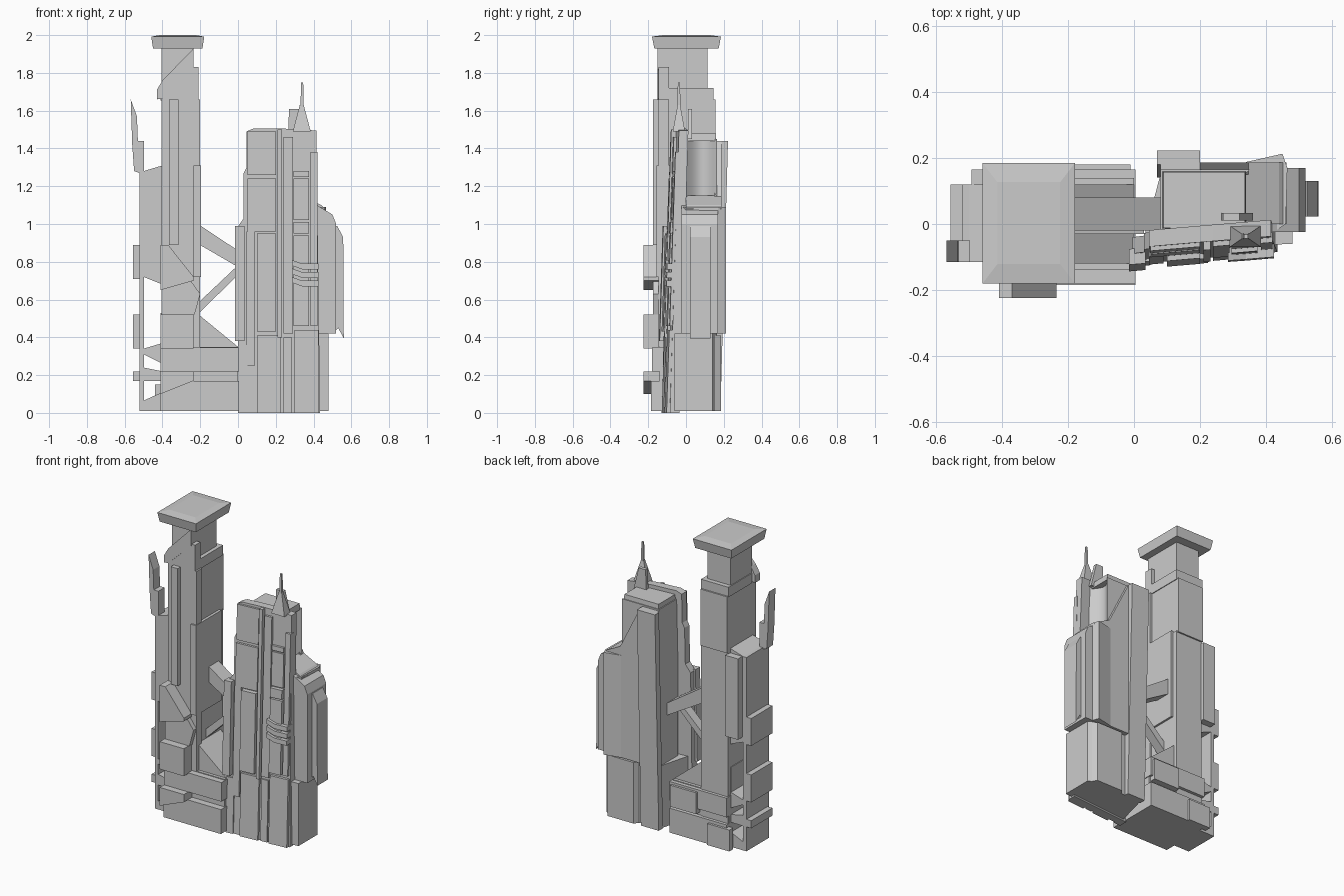
import bpy, bmesh, math


def prism(name, pts, lo, hi, plan=False, lean=0.0, skew=0.0, top=1.0, smooth=False):
    """Extrude an x-z profile along y, or an x-y plan along z; lean/skew shear y by z/x."""
    bm = bmesh.new()
    cx = sum(p[0] for p in pts) / len(pts)
    cy = sum(p[1] for p in pts) / len(pts)
    rings = []
    for d in (lo, hi):
        s = top if d == hi else 1.0
        ring = []
        for a, b in pts:
            x, q = cx + (a - cx) * s, cy + (b - cy) * s
            y, z = (q, d) if plan else (d, q)
            ring.append(bm.verts.new((x, y + lean * z + skew * (x - 0.2), z)))
        rings.append(ring)
    bm.faces.new(rings[0])
    bm.faces.new(rings[1])
    n = len(pts)
    for i in range(n):
        j = (i + 1) % n
        bm.faces.new((rings[0][i], rings[0][j], rings[1][j], rings[1][i]))
    bmesh.ops.recalc_face_normals(bm, faces=bm.faces)
    me = bpy.data.meshes.new(name)
    bm.to_mesh(me)
    bm.free()
    ob = bpy.data.objects.new(name, me)
    bpy.context.collection.objects.link(ob)
    if smooth:
        bpy.context.view_layer.objects.active = ob
        ob.select_set(True)
        bpy.ops.object.shade_smooth_by_angle(angle=math.radians(35))
        ob.select_set(False)
    return ob


def box(name, x0, x1, y0, y1, z0, z1, **kw):
    return prism(name, [(x0, z0), (x1, z0), (x1, z1), (x0, z1)], y0, y1, **kw)


def rect(x0, x1, y0, y1):
    return [(x0, y0), (x1, y0), (x1, y1), (x0, y1)]


# ---- Tall tower: shaft, collar and flared cap
box("tower_shaft_lower", -0.405, -0.21, -0.13, 0.145, 0.01, 1.30)
box("tower_shaft_middle", -0.405, -0.215, -0.11, 0.155, 1.29, 1.66)
box("tower_shaft_collar", -0.41, -0.21, -0.10, 0.145, 1.655, 1.72)
box("tower_neck", -0.405, -0.235, -0.105, 0.115, 1.70, 1.94)
prism("tower_cap", rect(-0.450, -0.188, -0.168, 0.173), 1.93, 1.992, plan=True, top=1.07)
prism("tower_cap_top", rect(-0.459, -0.179, -0.18, 0.185), 1.992, 2.0, plan=True, top=0.68)

# Front plating of the tower
prism("front_panel", [(-0.405, 0.35), (-0.20, 0.35), (-0.20, 1.66), (-0.21, 1.66),
                      (-0.21, 1.83), (-0.235, 1.83), (-0.405, 1.66)], -0.145, -0.09)
prism("diagonal_brace", [(-0.43, 1.66), (-0.40, 1.665), (-0.235, 1.82), (-0.235, 1.93),
                         (-0.40, 1.76), (-0.43, 1.71)], -0.15, -0.10)
box("front_rib", -0.365, -0.315, -0.175, -0.14, 0.89, 1.66)
box("shaft_edge_strip", -0.235, -0.197, -0.155, 0.11, 0.72, 1.31)
prism("front_wedge_plate", [(-0.405, 0.52), (-0.23, 0.52), (-0.20, 0.63), (-0.38, 0.88),
                            (-0.405, 0.88)], -0.175, -0.13)
prism("gusset", [(-0.41, 0.34), (0.0, 0.34), (0.0, 0.35), (-0.22, 0.53), (-0.41, 0.53)], -0.12, 0.12)
prism("front_module_top", [(-0.41, 0.65), (-0.235, 0.70), (-0.235, 0.72), (-0.37, 0.89),
                           (-0.41, 0.89)], -0.225, -0.13)
box("front_module_middle", -0.41, -0.235, -0.225, -0.13, 0.34, 0.52)
prism("front_module_bottom", [(-0.41, 0.10), (-0.235, 0.17), (-0.235, 0.22), (-0.41, 0.22)],
      -0.225, -0.13)

# Base slabs
prism("base_slab_low", rect(-0.41, 0.005, -0.185, 0.165), 0.01, 0.17, plan=True)
box("base_core", -0.41, 0.0, -0.14, 0.14, 0.15, 0.35)
box("base_slab_high", -0.41, 0.005, -0.18, 0.165, 0.22, 0.345)
box("base_back_box", -0.20, -0.01, 0.14, 0.18, 0.19, 0.33)
box("base_back_foot", -0.44, -0.28, 0.14, 0.18, 0.01, 0.15)

# Left flank: thin outer wall with ties to the shaft, leaving open slots
LY = (-0.115, 0.12)
box("flank_wall", -0.522, -0.498, *LY, 0.01, 1.28)
prism("flank_upper", [(-0.50, 0.72), (-0.40, 0.68), (-0.40, 1.31), (-0.50, 1.28)], *LY)
prism("flank_tie_high", [(-0.50, 0.31), (-0.40, 0.26), (-0.40, 0.37), (-0.50, 0.34)], *LY)
prism("flank_tie_mid", [(-0.50, 0.17), (-0.40, 0.17), (-0.40, 0.22), (-0.50, 0.24)], *LY)
prism("flank_foot", [(-0.50, 0.01), (-0.40, 0.01), (-0.40, 0.11), (-0.50, 0.065)], *LY)
box("flank_back_pilaster", -0.492, -0.40, 0.05, 0.165, 0.75, 1.28)
for z0, z1 in ((0.71, 0.89), (0.34, 0.52), (0.17, 0.22)):
    box("flank_module", -0.557, -0.515, -0.10, 0.12, z0, z1)
prism("flank_fin", [(-0.522, 1.27), (-0.497, 1.27), (-0.497, 1.44), (-0.53, 1.44),
                    (-0.535, 1.57), (-0.568, 1.66), (-0.56, 1.42), (-0.55, 1.28)], -0.115, -0.05)

# ---- Struts joining the two towers
prism("upper_strut", [(-0.22, 0.90), (0.09, 0.72), (0.09, 0.80), (-0.22, 1.005)], -0.02, 0.08)
prism("lower_strut", [(-0.235, 0.52), (-0.22, 0.515), (0.03, 0.76), (0.03, 0.81), (-0.235, 0.56)],
      -0.03, 0.03)

# ---- Second tower: leaning facade
F = dict(lean=0.033, skew=0.085)
prism("facade", [(0.0, 0), (0.0, 0.37), (-0.005, 0.98), (0.03, 1.03), (0.03, 1.27), (0.045, 1.30),
                 (0.045, 1.49), (0.08, 1.505), (0.24, 1.505), (0.415, 1.495), (0.42, 1.10),
                 (0.435, 0.0)], -0.105, -0.055, **F)

# Facade columns: x0, x1, front depth, z0, z1
for x0, x1, y, z0, z1 in ((0.0, 0.05, -0.112, 0.0, 0.36), (-0.015, 0.035, -0.138, 0.38, 0.99),
                          (0.045, 0.09, -0.118, 0.25, 0.96), (0.10, 0.225, -0.12, 0.0, 0.41),
                          (0.10, 0.20, -0.135, 0.43, 0.95), (0.05, 0.20, -0.12, 0.96, 1.24),
                          (0.05, 0.20, -0.118, 1.26, 1.49), (0.21, 0.232, -0.13, 0.40, 1.50),
                          (0.24, 0.285, -0.115, 0.0, 0.40), (0.30, 0.425, -0.122, 0.0, 0.44),
                          (0.24, 0.29, -0.12, 0.42, 1.46), (0.295, 0.375, -0.128, 0.46, 0.94),
                          (0.295, 0.375, -0.13, 0.95, 1.01), (0.295, 0.375, -0.118, 1.02, 1.24),
                          (0.295, 0.375, -0.12, 1.25, 1.28), (0.385, 0.42, -0.12, 0.46, 1.38)):
    box("facade_column", x0, x1, y, -0.09, z0, z1, **F)

# Slanted bands wrapping the facade
for z in (0.67, 0.715, 0.76):
    prism("facade_band", [(0.285, z + 0.02), (0.34, z), (0.425, z), (0.425, z + 0.03),
                          (0.34, z + 0.03), (0.285, z + 0.05)], -0.145, -0.09, **F)

# Spire and roof fin
prism("spire_base", rect(0.29, 0.385, -0.07, -0.005), 1.49, 1.63, plan=True, top=0.22)
prism("spire_needle", rect(0.33, 0.349, -0.047, -0.028), 1.58, 1.75, plan=True, top=0.6)
prism("roof_fin", [(0.265, 1.45), (0.36, 1.45), (0.32, 1.61), (0.27, 1.61)], 0.01, 0.033)

# ---- Rear body: lower storey
prism("lower_body", [(0.02, -0.08), (0.48, -0.06), (0.48, 0.14), (0.44, 0.165), (0.08, 0.15)],
      0.01, 0.42, plan=True)
prism("lower_back_buttress", [(0.22, 0.14), (0.47, 0.13), (0.44, 0.185), (0.25, 0.185)],
      0.01, 0.41, plan=True)

# Core with a concave side wall
arc = [(0.35 - 0.05 * math.sin(math.pi * i / 12), 0.165 * i / 12) for i in range(13)]
prism("upper_core", [(0.08, -0.03), (0.34, -0.03)] + arc + [(0.08, 0.165)],
      0.42, 1.45, plan=True, smooth=True)
prism("core_roof", rect(0.085, 0.34, -0.015, 0.16), 1.44, 1.48, plan=True, top=0.97)

# Sloping back plate and full-height pilaster
prism("back_plate", [(0.08, 0.42), (0.36, 0.42), (0.36, 1.12), (0.20, 1.44), (0.08, 1.44)],
      0.15, 0.187)
prism("back_pilaster", [(0.07, 0.01), (0.20, 0.01), (0.20, 1.44), (0.07, 1.44)],
      0.14, 0.182, lean=0.028)

# Stepped side mass
prism("side_mass", [(0.32, -0.03), (0.43, -0.02), (0.46, 0.0), (0.465, 0.17), (0.45, 0.213),
                    (0.34, 0.188)], 0.42, 1.09, plan=True)
prism("side_mass_roof", [(0.32, 1.08), (0.462, 1.08), (0.44, 1.10), (0.34, 1.15), (0.32, 1.15)],
      0.0, 0.187)
prism("side_step", [(0.40, 0.42), (0.52, 0.42), (0.52, 1.0), (0.50, 1.05), (0.40, 1.11)],
      -0.025, 0.17)
prism("side_rib", [(0.50, 0.42), (0.53, 0.45), (0.56, 0.395), (0.557, 0.93), (0.525, 0.99),
                   (0.50, 0.99)], 0.022, 0.13)
